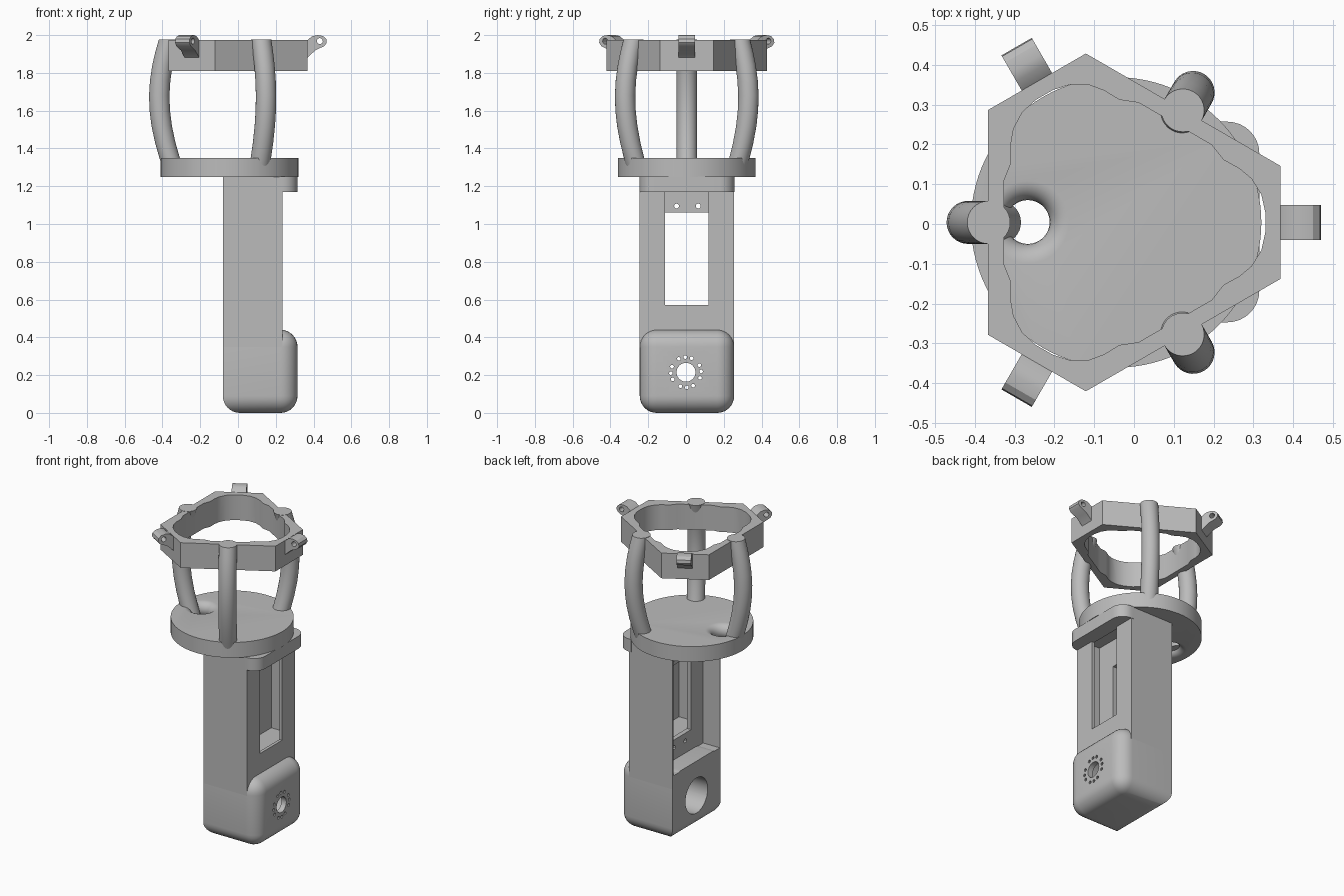
import bpy, bmesh, math
from mathutils import Matrix, Vector

if "Cube" in bpy.data.objects:
    bpy.data.objects.remove(bpy.data.objects["Cube"], do_unlink=True)

grey = bpy.data.materials.new("plain grey")
grey.use_nodes = True
grey.diffuse_color = (0.5, 0.5, 0.5, 1)
grey.node_tree.nodes["Principled BSDF"].inputs["Base Color"].default_value = (0.5, 0.5, 0.5, 1)

CX, CY = -0.04, 0.004      # axis of the plate and ring
MID = 0.005                # middle of the handle in y


def finish(name, bm):
    bmesh.ops.recalc_face_normals(bm, faces=bm.faces)
    mesh = bpy.data.meshes.new(name)
    bm.to_mesh(mesh)
    bm.free()
    mesh.materials.append(grey)
    obj = bpy.data.objects.new(name, mesh)
    bpy.context.collection.objects.link(obj)
    return obj


def skin(name, rings):
    """Closed solid through a list of equal-length point rings."""
    bm = bmesh.new()
    rows = [[bm.verts.new(p) for p in ring] for ring in rings]
    n = len(rows[0])
    for a, b in zip(rows, rows[1:]):
        for i in range(n):
            j = (i + 1) % n
            bm.faces.new((a[i], a[j], b[j], b[i]))
    bm.faces.new(rows[0])
    bm.faces.new(rows[-1])
    return finish(name, bm)


def circle(a, b, r, n=32):
    return [(a + r * math.cos(math.tau * i / n), b + r * math.sin(math.tau * i / n)) for i in range(n)]


def prism(name, pts, lo, hi, axis="z"):
    place = {"x": lambda a, b, h: (h, a, b),
             "y": lambda a, b, h: (a, h, b),
             "z": lambda a, b, h: (a, b, h)}[axis]
    return skin(name, [[place(a, b, h) for a, b in pts] for h in (lo, hi)])


def lathe(name, rings, n=48):
    """Stack of horizontal circles given as x, y, z, radius."""
    return skin(name, [[(a, b, z) for a, b in circle(x, y, r, n)] for x, y, z, r in rings])


def box(name, x0, x1, y0, y1, z0, z1, round_edge=None, radius=0.0):
    bm = bmesh.new()
    bmesh.ops.create_cube(bm, size=1)
    for v in bm.verts:
        v.co = Vector((x1 if v.co.x > 0 else x0, y1 if v.co.y > 0 else y0, z1 if v.co.z > 0 else z0))
    if round_edge:
        edges = [e for e in bm.edges if round_edge(e.verts[0].co, e.verts[1].co)]
        bmesh.ops.bevel(bm, geom=edges, offset=radius, segments=8, profile=0.5, affect="EDGES")
    return finish(name, bm)


def cut(obj, cutters):
    for c in cutters:
        c.hide_render = True
        mod = obj.modifiers.new("cut", "BOOLEAN")
        mod.operation, mod.solver, mod.object = "DIFFERENCE", "EXACT", c
    deps = bpy.context.evaluated_depsgraph_get()
    mesh = bpy.data.meshes.new_from_object(obj.evaluated_get(deps))
    obj.modifiers.clear()
    obj.data = mesh
    for c in cutters:
        bpy.data.objects.remove(c, do_unlink=True)


def spin(obj, degrees):
    """Turn a part built around the origin, then move it to the ring axis."""
    obj.data.transform(Matrix.Translation((CX, CY, 0)) @ Matrix.Rotation(math.radians(degrees), 4, "Z"))


parts = []

# Handle foot: rounded block with a speaker chamber and sound holes
foot = box("handle_foot", -0.08, 0.315, -0.245, 0.255, 0, 0.44,
           lambda a, b: max(a.x, b.x) > 0.3 or max(a.z, b.z) < 0.01, 0.09)
holes = [prism("chamber", circle(MID, 0.215, 0.115, 48), -0.2, 0.28, "x"),
         prism("sound_hole", circle(0, 0.215, 0.05), 0.25, 0.4, "x")]
for side in range(4):
    for step in (-25, 0, 25):
        t = math.radians(90 * side + step + 3)
        holes.append(prism("pin_hole", circle(0.08 * math.cos(t), 0.215 + 0.08 * math.sin(t), 0.01, 10),
                           0.25, 0.4, "x"))
cut(foot, holes)
parts.append(foot)

# Handle shell: open at the back, inner plate and front window
shell = box("handle_shell", -0.08, 0.235, -0.245, 0.255, 0.345, 1.25)
holes = [box("back_cavity", -0.2, 0.04, -0.235, 0.245, 0.435, 1.24),
         box("front_cavity", 0.07, 0.215, -0.235, 0.245, 0.56, 1.24),
         box("plate_window", 0.02, 0.1, -0.11, 0.12, 0.57, 1.06),
         box("front_window", 0.2, 0.3, -0.11, 0.12, 0.57, 1.18)]
for y in (-0.05, 0.065):
    for z in (0.52, 1.095):
        holes.append(prism("screw_hole", circle(y, z, 0.013, 12), 0, 0.09, "x"))
cut(shell, holes)
parts.append(shell)

# Ledge above the window
parts.append(box("ledge", 0.217, 0.315, -0.247, 0.257, 1.17, 1.252,
                 lambda a, b: min(a.x, b.x) > 0.3 and abs(a.z - b.z) > 0.01, 0.08))

# Round plate with a flared hole
plate = lathe("round_plate", [(CX - 0.005, CY, z, 0.365) for z in (1.25, 1.35)], 96)
flare = [(-0.267, MID, 1.24, 0.105)]
for k in range(13):
    t = math.pi * k / 12
    flare.append((-0.267, MID, 1.3 - 0.0502 * math.cos(t), 0.105 - 0.05 * math.sin(t)))
flare.append((-0.267, MID, 1.36, 0.105))
cut(plate, [lathe("flared_hole", flare)])
parts.append(plate)

# Top ring: six-sided outside, lobed inside
lobe = [(0.235, 0.195), (0.265, 0.157), (0.305, 0.135), (0.335, 0.11), (0.36, 0.07), (0.37, 0.025)]
lobe += [(x, -y) for x, y in reversed(lobe)]
outer, inner = [], []
for k in range(3):
    turn = Matrix.Rotation(math.radians(120 * k), 2)
    outer += [turn @ Vector((0.408, y)) for y in (-0.142, 0.142)]
    inner += [turn @ Vector(p) for p in reversed(lobe)]
ring = prism("top_ring", outer, 1.81, 1.975)
cut(ring, [prism("ring_opening", inner, 1.7, 2.1)])
spin(ring, 0)
parts.append(ring)

# Three bowed pillars and three hinge tabs
bow = [(1.275, 0.298), (1.35, 0.322), (1.43, 0.345), (1.52, 0.364), (1.6, 0.374), (1.68, 0.377),
       (1.76, 0.372), (1.84, 0.36), (1.91, 0.344), (1.977, 0.325)]
tab_profile = [(0.375, 1.88), (0.375, 1.972), (0.405, 1.972), (0.435, 1.995), (0.462, 2.0),
               (0.49, 1.995), (0.507, 1.98), (0.51, 1.96), (0.497, 1.942), (0.45, 1.92), (0.407, 1.88)]
for k, label in enumerate(("first", "second", "third")):
    pillar = lathe(label + "_pillar", [(r, 0, z, 0.054) for z, r in bow], 32)
    spin(pillar, 60 + 120 * k)
    tab = prism(label + "_hinge_tab", tab_profile, -0.044, 0.044, "y")
    cut(tab, [prism("pin", circle(0.473, 1.968, 0.016, 16), -0.1, 0.1, "y")])
    spin(tab, 120 * k)
    parts += [pillar, tab]

# Smooth round surfaces, keep sharp edges
bpy.ops.object.select_all(action="DESELECT")
for obj in parts:
    obj.select_set(True)
bpy.context.view_layer.objects.active = parts[0]
bpy.ops.object.shade_smooth_by_angle(angle=math.radians(30))
